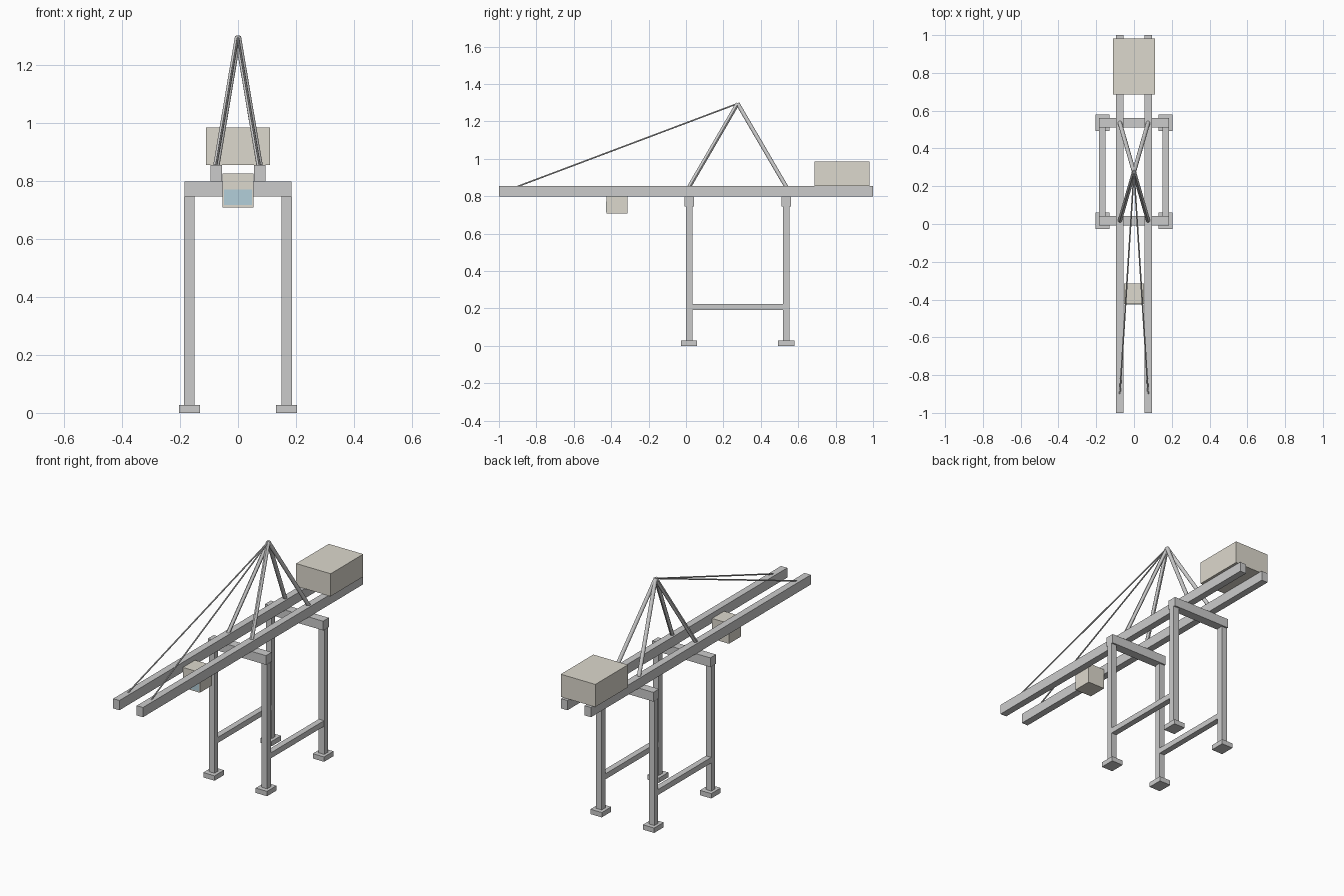
import bpy
from mathutils import Vector

if "Cube" in bpy.data.objects:
    bpy.data.objects.remove(bpy.data.objects["Cube"])


def material(name, color):
    m = bpy.data.materials.new(name)
    m.diffuse_color = color
    m.use_nodes = True
    m.node_tree.nodes["Principled BSDF"].inputs["Base Color"].default_value = m.diffuse_color
    return m


BEIGE = material("beige_paint", (0.72, 0.69, 0.61, 1))
GLASS = material("window_glass", (0.45, 0.62, 0.70, 1))


def box(name, x, y, z, mat=None):
    """Box from (min, max) ranges on each axis."""
    lo, hi = Vector((x[0], y[0], z[0])), Vector((x[1], y[1], z[1]))
    bpy.ops.mesh.primitive_cube_add(size=1, location=(lo + hi) / 2)
    ob = bpy.context.object
    ob.name = name
    ob.scale = hi - lo
    bpy.ops.object.transform_apply(location=False, rotation=False, scale=True)
    if mat:
        ob.data.materials.append(mat)
    return ob


def rod(name, a, b, radius, sides):
    """Round bar between two points."""
    a, b = Vector(a), Vector(b)
    bpy.ops.mesh.primitive_cylinder_add(vertices=sides, radius=radius,
                                        depth=(b - a).length, location=(a + b) / 2)
    ob = bpy.context.object
    ob.name = name
    ob.rotation_euler = (b - a).to_track_quat('Z', 'Y').to_euler()
    bpy.ops.object.shade_smooth_by_angle()
    return ob


def span(center, width):
    return (center - width / 2, center + width / 2)


APEX = (0, 0.276, 1.295)
FRAMES = {"front": 0.017, "rear": 0.536}

# Portal frames: feet, legs and cross beams
for end, y in FRAMES.items():
    box(f"{end}_cross_beam", (-0.185, 0.185), span(y, 0.052), (0.745, 0.798))
    for side, s in (("left", -1), ("right", 1)):
        box(f"{end}_{side}_foot", span(s * 0.167, 0.072), span(y, 0.086), (0, 0.028))
        box(f"{end}_{side}_leg", span(s * 0.168, 0.036), span(y, 0.034), (0.028, 0.745))

for side, s in (("left", -1), ("right", 1)):
    # Lower tie between the legs of each side
    box(f"{side}_tie_beam", span(s * 0.168, 0.034),
        (FRAMES["front"], FRAMES["rear"]), (0.19, 0.222))
    # Long boom girder
    box(f"{side}_boom_girder", span(s * 0.075, 0.04), (-1, 1), (0.798, 0.854))
    # Mast struts and boom stay
    for end, y in FRAMES.items():
        rod(f"{end}_{side}_mast_strut", (s * 0.075, y, 0.85), APEX, 0.011, 12)
    rod(f"{side}_boom_stay", (s * 0.075, -0.9, 0.852), APEX, 0.004, 8)

# Machinery house and operator cabin
box("machinery_house", (-0.11, 0.11), (0.686, 0.982), (0.854, 0.984), BEIGE)
box("operator_cabin", (-0.054, 0.054), (-0.424, -0.314), (0.708, 0.825), BEIGE)
box("cabin_window", (-0.049, 0.049), (-0.427, -0.423), (0.716, 0.77), GLASS)
